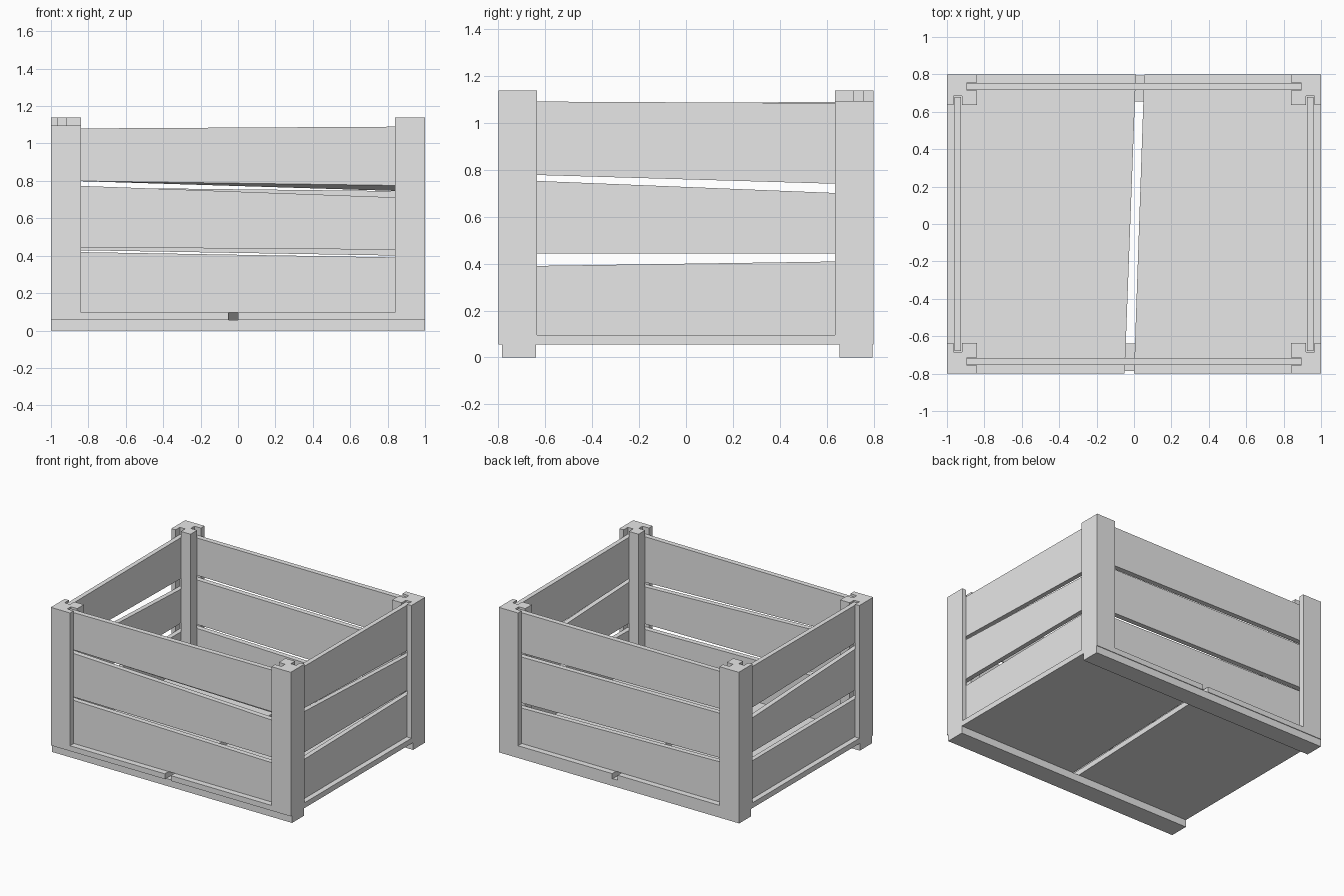
import bpy
import bmesh

cube = bpy.data.objects.get("Cube")
if cube:
    bpy.data.objects.remove(cube, do_unlink=True)

grey = bpy.data.materials.new("plain_grey")
grey.use_nodes = True
GREY = (0.8, 0.8, 0.8, 1)
grey.diffuse_color = GREY
grey.node_tree.nodes["Principled BSDF"].inputs["Base Color"].default_value = GREY

FLOOR_LOW, FLOOR_TOP = 0.055, 0.095


def loft(name, lower, upper):
    """Solid between two matching loops of points."""
    bm = bmesh.new()
    low = [bm.verts.new(p) for p in lower]
    top = [bm.verts.new(p) for p in upper]
    bm.faces.new(low)
    bm.faces.new(top)
    n = len(low)
    for i in range(n):
        j = (i + 1) % n
        bm.faces.new((low[i], low[j], top[j], top[i]))
    bmesh.ops.recalc_face_normals(bm, faces=bm.faces)
    mesh = bpy.data.meshes.new(name)
    bm.to_mesh(mesh)
    bm.free()
    mesh.materials.append(grey)
    obj = bpy.data.objects.new(name, mesh)
    bpy.context.collection.objects.link(obj)
    return obj


def prism(name, outline, z0, z1):
    return loft(name, [(x, y, z0) for x, y in outline], [(x, y, z1) for x, y in outline])


def slat(name, along_x, half, across, bottom, top, twist=0.0):
    """Board between two posts; bottom and top give the height at each end."""
    a, b = across
    plan = [(-half, a), (half, a), (half, b), (-half, b)]
    drop = (0, 0, twist, 0)

    def loop(ends, drops):
        zs = (ends[0], ends[1], ends[1], ends[0])
        return [(u, v, z - d) if along_x else (v, u, z - d)
                for (u, v), z, d in zip(plan, zs, drops)]

    loft(name, loop(bottom, drop), loop(top, (0, 0, 0, 0)))


# Runners under the floor
for name, y0, y1 in (("front_runner", -0.785, -0.64), ("back_runner", 0.655, 0.795)):
    prism(name, [(-1, y0), (1, y0), (1, y1), (-1, y1)], 0, FLOOR_LOW)

# Two floor boards with a slanted gap
prism("left_floor_board", [(0, -0.8), (1, -0.8), (1, 0.8), (0.055, 0.8)], FLOOR_LOW, FLOOR_TOP)
prism("right_floor_board", [(-1, -0.8), (-0.05, -0.8), (0.01, 0.8), (-1, 0.8)], FLOOR_LOW, FLOOR_TOP)

# Corner posts with two slots each
post = [(1, 0.8), (0.84, 0.8), (0.84, 0.757), (0.893, 0.757), (0.893, 0.714), (0.84, 0.714),
        (0.84, 0.635), (0.92, 0.635), (0.92, 0.685), (0.965, 0.685), (0.965, 0.635), (1, 0.635)]
for sx in (-1, 1):
    for sy in (-1, 1):
        name = ("front" if sy < 0 else "back") + ("_left" if sx > 0 else "_right") + "_post"
        height = 1.14 if sx * sy < 0 else 1.095
        prism(name, [(sx * x, sy * y) for x, y in post], FLOOR_TOP, height)

# Slats: heights at the two ends of each edge, with an optional inner twist
walls = {
    "front": (True, 0.892, (-0.755, -0.716), [
        ((0.095, 0.095), (0.42, 0.39), 0),
        ((0.445, 0.432), (0.775, 0.71), 0),
        ((0.80, 0.775), (1.08, 1.09), 0.03)]),
    "back": (True, 0.892, (0.755, 0.716), [
        ((0.095, 0.095), (0.40, 0.36), 0),
        ((0.43, 0.40), (0.765, 0.745), 0),
        ((0.80, 0.775), (1.08, 1.08), 0)]),
    "left": (False, 0.68, (0.96, 0.925), [
        ((0.095, 0.095), (0.39, 0.41), 0),
        ((0.443, 0.443), (0.755, 0.70), 0),
        ((0.78, 0.74), (1.092, 1.085), 0)]),
    "right": (False, 0.68, (-0.96, -0.925), [
        ((0.095, 0.095), (0.38, 0.38), 0),
        ((0.445, 0.445), (0.755, 0.70), 0),
        ((0.80, 0.78), (1.085, 1.09), 0)]),
}
for side, (along_x, half, across, boards) in walls.items():
    for level, (bottom, top, twist) in zip(("lower", "middle", "upper"), boards):
        slat(f"{side}_{level}_slat", along_x, half, across, bottom, top, twist)
